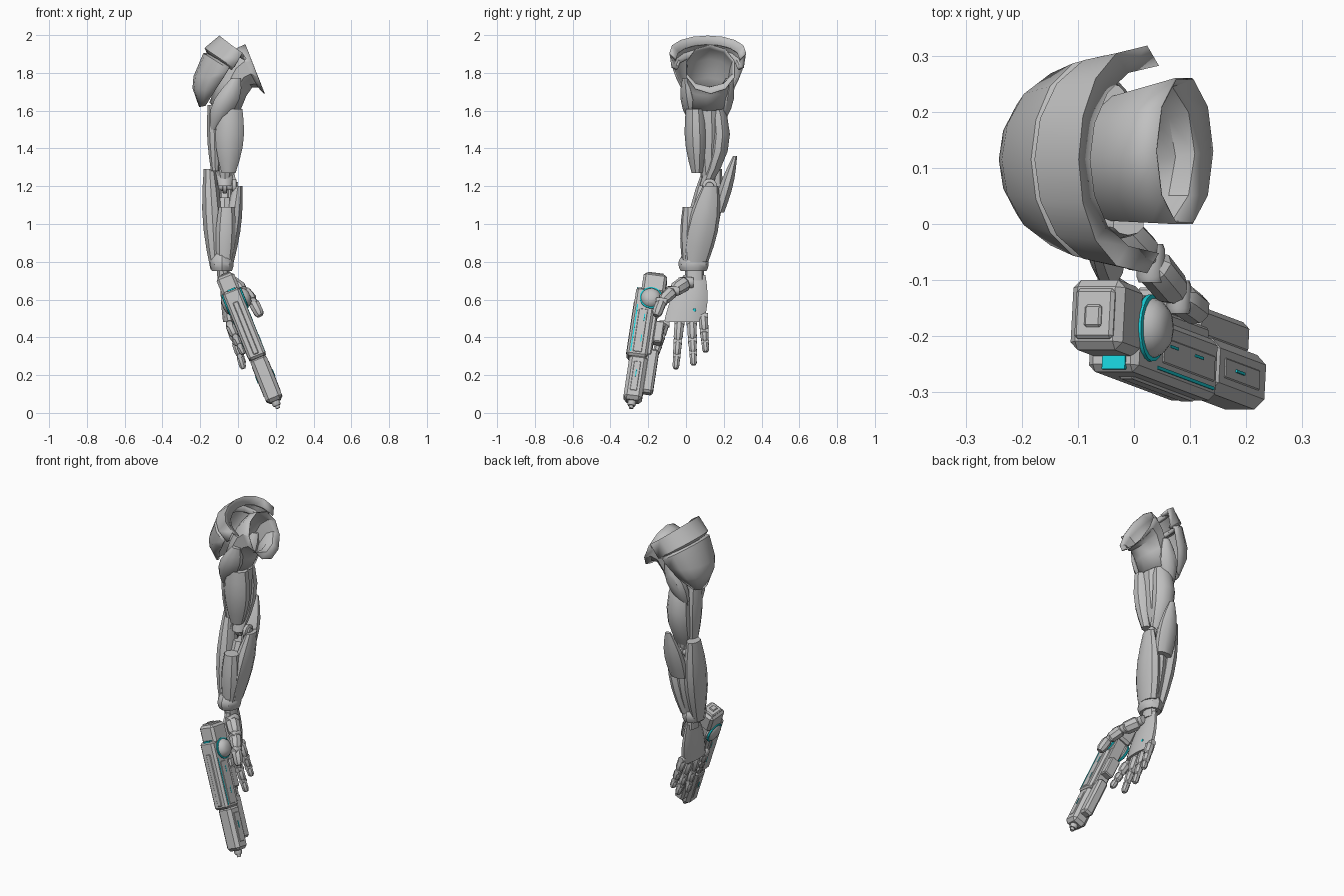
import bpy, bmesh
from math import sin, cos, pi, radians
from mathutils import Vector, Matrix

cube = bpy.data.objects.get("Cube")
if cube:
    bpy.data.objects.remove(cube, do_unlink=True)


def material(name, *color):
    mat = bpy.data.materials.new(name)
    mat.use_nodes = True
    mat.diffuse_color = (*color, 1)
    mat.node_tree.nodes["Principled BSDF"].inputs["Base Color"].default_value = (*color, 1)
    return mat


GREY = material("armour grey", .53, .53, .53)
CYAN = material("glow cyan", .01, .65, .72)
made = []


def finish(name, bm, mat=GREY, frame=None):
    bmesh.ops.recalc_face_normals(bm, faces=bm.faces)
    mesh = bpy.data.meshes.new(name)
    bm.to_mesh(mesh)
    bm.free()
    mesh.materials.append(mat)
    ob = bpy.data.objects.new(name, mesh)
    bpy.context.collection.objects.link(ob)
    if frame:
        ob.matrix_world = frame
    made.append(ob)
    return ob


def skin(name, rows, closed=True, thick=0, **options):
    """Bridge rows of points: a capped solid, or an open shell if thick is given."""
    bm = bmesh.new()
    grid = [[bm.verts.new(point) for point in row] for row in rows]
    count = len(grid[0])
    for upper, lower in zip(grid, grid[1:]):
        for a in range(count if closed else count - 1):
            b = (a + 1) % count
            bm.faces.new((upper[a], upper[b], lower[b], lower[a]))
    if not thick:
        bm.faces.new(grid[0])
        bm.faces.new(grid[-1])
    ob = finish(name, bm, **options)
    if thick:
        shell = ob.modifiers.new("shell", "SOLIDIFY")
        shell.thickness, shell.offset = thick, 0
    return ob


def ring(center, u, v, sides):
    angles = [2 * pi * (step + .5) / sides for step in range(sides)]
    return [center + u * cos(a) + v * sin(a) for a in angles]


def muscle(name, start, end, width, depth, first, last, bow=0, sides=10):
    """Oval limb part, full size in the middle; first and last scale its ends."""
    start, end = Vector(start), Vector(end)
    rows = []
    for step in range(6):
        t = step / 5
        swell = sin(pi * t)
        size = first + (last - first) * t + (1 - (first + last) / 2) * swell
        center = start.lerp(end, t) + Vector((0, bow * swell, 0))
        rows.append(ring(center, Vector((width * size, 0, 0)), Vector((0, depth * size, 0)), sides))
    return skin(name, rows)


def turned(name, start, end, radius, profile, sides=16, **options):
    """Round part between two points; profile is (fraction along, radius scale)."""
    start, end = Vector(start), Vector(end)
    along = (end - start).normalized()
    u = along.orthogonal().normalized() * radius
    v = along.cross(u)
    rows = [ring(start.lerp(end, t), u * size, v * size, sides) for t, size in profile]
    return skin(name, rows, **options)


DRUM = [(0, .85), (.15, 1), (.85, 1), (1, .85)]
PHALANX = [(0, .7), (.15, 1), (.75, .95), (.95, .6)]
DOME = [(0, 1), (.4, .9), (.8, .65), (1, .35)]


def arch(name, rows, thick):
    """Shoulder shell; each row is crown x and z, end x and z, half width."""
    grid = []
    for crown_x, crown_z, end_x, end_z, half in rows:
        row = []
        for step in range(9):
            a = pi * (step / 8 - .5)
            rise = abs(cos(a)) ** .85
            row.append((end_x + (crown_x - end_x) * rise, .115 + half * sin(a),
                        end_z + (crown_z - end_z) * rise))
        grid.append(row)
    return skin(name, grid, closed=False, thick=thick)


# Shoulder armour
arch("shoulder_band", [(-.085, 1.95, .04, 1.87, .17), (-.1, 1.99, .02, 1.9, .2),
                       (-.17, 1.93, -.02, 1.83, .185), (-.15, 1.89, -.03, 1.82, .16)], .015)
arch("shoulder_pad", [(-.15, 1.9, -.04, 1.84, .16), (-.18, 1.9, -.05, 1.82, .18),
                      (-.23, 1.78, -.08, 1.77, .16), (-.235, 1.72, -.12, 1.71, .13),
                      (-.2, 1.62, -.17, 1.63, .06)], .012)

# Open shoulder socket, flaring from the arm
mouth, root = Vector((.09, .13, 1.82)), Vector((-.07, .11, 1.62))
mouth_up, root_up = Vector((-.05, 0, .13)), Vector((-.08, 0, .02))
socket_rows = []
for step in range(5):
    t = step / 4
    lift = Vector((0, 0, .08 * sin(pi * t)))
    socket_rows.append(ring(mouth.lerp(root, t) + lift, Vector((0, .135 - .03 * t, 0)),
                            mouth_up.lerp(root_up, t), 10))
skin("shoulder_socket", socket_rows, thick=.004)

# Upper arm
muscle("upper_arm_core", (-.07, .11, 1.66), (-.07, .12, 1.2), .07, .07, 1.1, .4)
muscle("biceps", (-.04, .05, 1.61), (-.05, .06, 1.27), .078, .06, .85, .5)
muscle("triceps", (-.07, .15, 1.66), (-.07, .1, 1.2), .07, .055, .7, .5, bow=.05)
muscle("outer_arm_plate", (-.13, .1, 1.63), (-.12, .1, 1.28), .04, .06, .8, .6)
muscle("front_deltoid", (-.01, .0, 1.77), (-.13, .05, 1.5), .07, .05, .4, .2)
muscle("rear_deltoid", (-.04, .23, 1.77), (-.12, .165, 1.5), .06, .05, .4, .2)

# Elbow joint
turned("elbow_axle", (-.13, .125, 1.2), (0, .125, 1.2), .025, DRUM)
for x in (-.12, -.07, -.02):
    turned("elbow_disc", (x - .012, .125, 1.2), (x + .012, .125, 1.2), .04, DRUM)
for x in (-.1, -.045):
    turned("elbow_rod", (x, .12, 1.3), (x, .12, 1.1), .014, DRUM, sides=8)

# Forearm
muscle("forearm_core", (-.07, .13, 1.14), (-.08, .04, .76), .06, .07, .7, .7)
muscle("inner_forearm_plate", (0, .13, 1.2), (-.06, .05, .8), .05, .085, .5, .8)
muscle("front_forearm_plate", (-.06, .025, 1.09), (-.07, .02, .81), .055, .053, .8, .8)
muscle("outer_forearm_plate", (-.15, .14, 1.29), (-.12, .05, .76), .055, .085, .6, .5)
muscle("elbow_blade", (-.06, .26, 1.36), (-.07, .17, 1.06), .06, .038, .3, .9, sides=8)
muscle("wrist_cuff", (-.085, .04, .84), (-.085, .04, .75), .065, .08, .7, .85)
muscle("wrist", (-.08, .045, .78), (-.075, .045, .7), .035, .05, 1, 1)

# Hand
muscle("palm", (-.075, .045, .73), (-.045, -.01, .48), .032, .1, .6, 1.1, sides=12)
turned("palm_light", (-.03, .045, .545), (-.02, .045, .545), .009, DRUM, sides=8, mat=CYAN)


def digit(name, points, radius):
    """Chain of tapering segments with a hinge at each start."""
    for start, end in zip(points, points[1:]):
        turned(name + "_segment", start, end, radius, PHALANX, sides=8)
        hinge = Vector((0, radius, 0))
        turned(name + "_hinge", start - hinge, start + hinge, radius * .75, DRUM, sides=10)
        radius *= .86


for name, base, end in (
        ("index_finger", (-.045, -.115, .47), (.03, -.16, .31)),
        ("middle_finger", (-.045, -.035, .48), (.03, -.055, .23)),
        ("ring_finger", (-.045, .03, .48), (.03, .04, .25)),
        ("little_finger", (-.045, .09, .51), (.02, .105, .32))):
    digit(name, [Vector(base).lerp(Vector(end), t) for t in (0, .42, .72, 1)], .027)
digit("thumb", [Vector(p) for p in ((-.04, 0, .69), (.03, -.07, .645),
                                    (.08, -.13, .59), (.12, -.16, .51))], .04)

# Pistol frame: local z points back along its length
rear, tip = Vector((-.07, -.175, .725)), Vector((.21, -.28, .03))
back = (rear - tip).normalized()
up = (Vector((0, 1, 0)) - back * back.y).normalized()
GUN = Matrix.Translation(rear) @ Matrix((up.cross(back), up, back)).transposed().to_4x4()


def block(name, half, low, high, start, length, bevel=.006, mat=GREY, shift=0):
    """Bevelled box on the pistol; start is the distance from its rear end."""
    size = Vector((2 * half, high - low, length))
    center = Vector((shift, (low + high) / 2, -start - length / 2))
    bm = bmesh.new()
    bmesh.ops.create_cube(bm, size=1)
    for vert in bm.verts:
        vert.co = center + Vector([a * b for a, b in zip(vert.co, size)])
    if bevel:
        bmesh.ops.bevel(bm, geom=bm.edges[:], offset=bevel, segments=1, affect="EDGES")
    return finish(name, bm, mat, GUN)


block("pistol_rear", .05, -.048, .078, 0, .11, .014)
block("rear_cap", .037, -.03, .06, -.008, .02)
block("rear_latch", .016, -.01, .03, -.014, .02, .004)
block("pistol_slide", .048, -.075, .035, .09, .39, .012)
block("pistol_frame", .035, .02, .055, .08, .38)
block("barrel_shroud", .046, -.058, .04, .47, .255, .018)
block("under_barrel", .03, .03, .092, .42, .25, .012)
block("grip_stub", .03, .05, .1, .26, .12)
block("slide_panel", .05, -.045, .005, .21, .25, .004)
block("barrel_panel", .048, -.03, .01, .51, .17, .004)
block("front_spine", .015, -.079, -.06, .16, .3, .004)
for start in (.24, .36, .56):
    block("panel_light", .051, -.012, -.007, start, .04, 0, CYAN)
block("edge_light", .002, -.058, -.052, .19, .27, 0, CYAN, shift=.0475)
# Glowing plate on the step in front of the rear block
block("step_light", .022, -.072, -.046, .086, .008, 0, CYAN, shift=.005)
turned("muzzle", (0, -.01, -.71), (0, -.01, -.75), .022, DRUM, frame=GUN)
turned("muzzle_tip", (0, -.01, -.74), (0, -.01, -.765), .012, DRUM, frame=GUN)

# Round power cells with glowing rims on both sides
for place, side, height in (("left", 1, .085), ("right", -1, .07)):
    base, inner, rim, outer = [Vector((side * x, .01, -.145)) for x in (.03, .045, .056, height)]
    turned(place + "_cell_base", base, inner, .058, DRUM, sides=20, frame=GUN)
    turned(place + "_cell_rim", inner, rim, .06, DRUM, sides=20, mat=CYAN, frame=GUN)
    turned(place + "_cell_dome", rim, outer, .053, DOME, sides=20, frame=GUN)

# Smooth shading with sharp creases
bpy.ops.object.select_all(action="DESELECT")
for ob in made:
    ob.select_set(True)
bpy.context.view_layer.objects.active = made[0]
bpy.ops.object.shade_smooth_by_angle(angle=radians(35))
